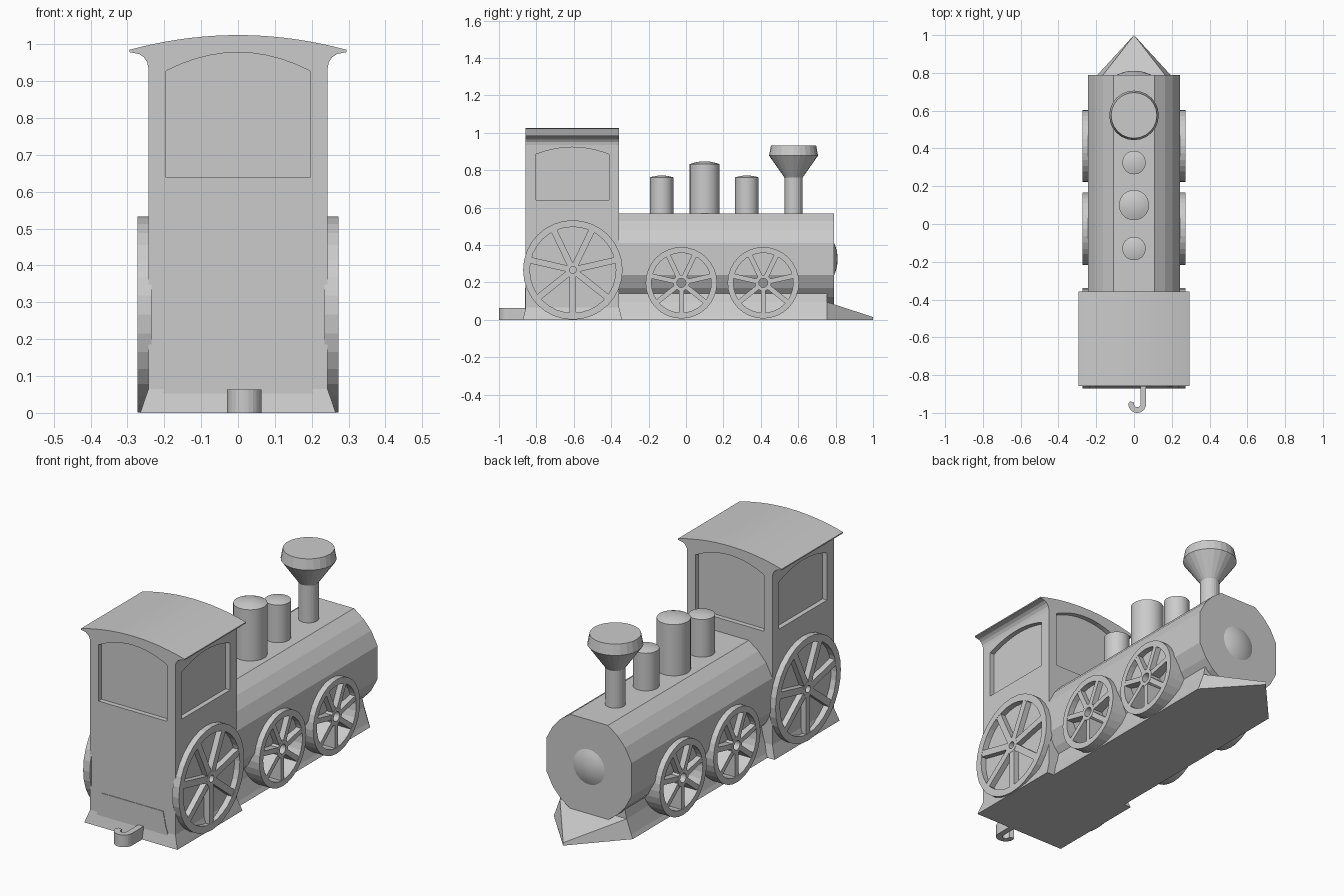
import bpy, bmesh
from math import sin, cos, pi, radians
from mathutils import Matrix, Vector

if "Cube" in bpy.data.objects:
    bpy.data.objects.remove(bpy.data.objects["Cube"])


def finish(name, bm, smooth=False):
    bmesh.ops.remove_doubles(bm, verts=bm.verts, dist=1e-5)
    bmesh.ops.recalc_face_normals(bm, faces=bm.faces)
    me = bpy.data.meshes.new(name)
    bm.to_mesh(me)
    bm.free()
    ob = bpy.data.objects.new(name, me)
    bpy.context.collection.objects.link(ob)
    if smooth:
        bpy.ops.object.select_all(action='DESELECT')
        ob.select_set(True)
        bpy.context.view_layer.objects.active = ob
        bpy.ops.object.shade_smooth_by_angle(angle=radians(35))
    return ob


def prism(name, pts, axis, a, b):
    """Extrude a 2D outline along an axis from a to b."""
    put = {'x': lambda p, t: (t, p[0], p[1]),
           'y': lambda p, t: (p[0], t, p[1]),
           'z': lambda p, t: (p[0], p[1], t)}[axis]
    bm = bmesh.new()
    lo = [bm.verts.new(put(p, a)) for p in pts]
    hi = [bm.verts.new(put(p, b)) for p in pts]
    bm.faces.new(lo)
    bm.faces.new(hi)
    for i in range(len(pts)):
        j = (i + 1) % len(pts)
        bm.faces.new((lo[i], lo[j], hi[j], hi[i]))
    return finish(name, bm)


def lathe(bm, prof, n, m, closed=False):
    """Revolve (radius, height) points about local z, placed by matrix m."""
    rings = [[bm.verts.new(m @ Vector((r * cos(2 * pi * k / n), r * sin(2 * pi * k / n), h)))
              for k in range(n)] if r > 0 else [bm.verts.new(m @ Vector((0, 0, h)))]
             for r, h in prof]
    for i in range(len(rings) if closed else len(rings) - 1):
        p, q = rings[i], rings[(i + 1) % len(rings)]
        for k in range(n):
            l = (k + 1) % n
            if len(p) == 1:
                bm.faces.new((p[0], q[k], q[l]))
            elif len(q) == 1:
                bm.faces.new((p[k], p[l], q[0]))
            else:
                bm.faces.new((p[k], p[l], q[l], q[k]))


def turned(name, prof, n, m, smooth=False):
    bm = bmesh.new()
    lathe(bm, prof, n, m)
    return finish(name, bm, smooth)


def mirrored(half):
    """Complete a right-half outline with its mirror image."""
    return half + [(-x, z) for x, z in reversed(half) if abs(x) > 1e-6]


def arched(cx, hw, z0, z1, rise, n=10):
    """Window outline with an arched top."""
    top = [(cx + hw * (1 - 2 * i / n), z1 + rise * (1 - (1 - 2 * i / n) ** 2)) for i in range(n + 1)]
    return [(cx - hw, z0), (cx + hw, z0)] + top


# cab with flared eaves and arched roof
half = [(.243, .03), (.243, .935)]
half += [(.285 - .042 * cos(a), .935 + .042 * sin(a)) for a in (pi / 8, pi / 4, 3 * pi / 8, pi / 2)]
half += [(.295, .979)]
half += [(.295 * t, 1.025 - .04 * t * t) for t in [1 - i / 10 for i in range(11)]]
cab = prism("cab", mirrored(half), 'y', -.857, -.357)

# recessed cab windows
d = .025
side = arched(-.607, .195, .642, .885, .038)
end = arched(0, .195, .638, .928, .05)
cutters = [prism("window_cutter", end, 'y', -.9, -.857 + d),
           prism("window_cutter", end, 'y', -.357 - d, -.3),
           prism("window_cutter", side, 'x', .243 - d, .28),
           prism("window_cutter", side, 'x', -.28, -.243 + d)]
for c in cutters:
    c.hide_render = True
    c.hide_set(True)
    mod = cab.modifiers.new("window", 'BOOLEAN')
    mod.operation = 'DIFFERENCE'
    mod.solver = 'EXACT'
    mod.object = c
bpy.context.view_layer.update()
me = bpy.data.meshes.new_from_object(cab.evaluated_get(bpy.context.evaluated_depsgraph_get()))
cab.modifiers.clear()
cab.data = me
for c in cutters:
    bpy.data.objects.remove(c)

# flared cab skirt
bm = bmesh.new()
rings = []
for x, e, z in ((.265, .015, 0), (.261, .012, .013), (.243, 0, .065)):
    y0, y1 = -.857 - e, -.357 + e
    rings.append([bm.verts.new(v) for v in ((-x, y0, z), (x, y0, z), (x, y1, z), (-x, y1, z))])
for p, q in zip(rings, rings[1:]):
    for k in range(4):
        bm.faces.new((p[k], p[k - 1], q[k - 1], q[k]))
bm.faces.new(rings[0])
bm.faces.new(rings[-1])
finish("cab_skirt", bm)

# boiler: flat sides with faceted corners
quarter = [(.243, .085), (.206, .155), (.163, .203), (.108, .243)]
right = [(x, .325 - z) for x, z in reversed(quarter)] + [(x, .325 + z) for x, z in quarter]
prism("boiler", mirrored(right), 'y', -.36, .79)

# chassis and pointed track clearer
prism("chassis", mirrored([(.225, 0), (.215, .02), (.19, .095), (.175, .17)]), 'y', -.86, .755)
bm = bmesh.new()
v = [bm.verts.new(p) for p in ((-.225, .755, 0), (.225, .755, 0), (0, 1, 0),
                               (-.19, .755, .095), (.19, .755, .095), (0, 1, .015))]
for f in ((0, 1, 2), (3, 4, 5), (0, 1, 4, 3), (1, 2, 5, 4), (2, 0, 3, 5)):
    bm.faces.new([v[i] for i in f])
finish("track_clearer", bm)

# domes and chimney on the boiler
for name, y, r, z, rise in (("rear_dome", -.13, .062, .762, .01), ("main_dome", .1, .08, .832, .016),
                            ("front_dome", .325, .062, .762, .01)):
    prof = [(0, .5), (r, .5), (r, z)]
    prof += [(r * s, z + rise * (1 - s * s)) for s in (.75, .5, .25, 0)]
    turned(name, prof, 32, Matrix.Translation((0, y, 0)), True)
turned("chimney", [(0, .5), (.048, .5), (.048, .76), (.131, .878), (.121, .932), (0, .932)],
       24, Matrix.Translation((0, .575, 0)))

# boiler door boss
turned("boiler_boss", [(0, -.01), (.09, -.01), (.09, 0), (.07, .009), (.045, .016), (.02, .02), (0, .021)],
       32, Matrix.Translation((0, .79, .325)) @ Matrix.Rotation(-pi / 2, 4, 'X'), True)


# spoked wheels
def wheel(name, s, y, z, R, rim, hub, bore, inner, sw):
    outer = .273
    m = Matrix.Translation((0, y, z)) @ Matrix.Scale(s, 4, (1, 0, 0)) @ Matrix.Rotation(pi / 2, 4, 'Y')
    bm = bmesh.new()
    for r0, r1 in ((rim, R), (bore, hub)):
        lathe(bm, [(r0, inner), (r1, inner), (r1, outer), (r0, outer)], 32, m, True)
    mid, ln = (rim + hub) / 2, rim - hub + .012
    for k in range(7):
        bmesh.ops.create_cube(bm, size=1, matrix=m @ Matrix.Rotation(2 * pi * k / 7, 4, 'Z')
                              @ Matrix.Translation((mid, 0, (inner + outer) / 2 - .0005))
                              @ Matrix.Diagonal((ln, sw, outer - inner - .001, 1)))
    finish(name, bm)


for s, tag in ((1, "right"), (-1, "left")):
    wheel(tag + "_rear_wheel", s, -.605, .267, .266, .23, .038, .018, .235, .034)
    wheel(tag + "_middle_wheel", s, -.025, .198, .191, .16, .043, .024, .18, .026)
    wheel(tag + "_front_wheel", s, .413, .198, .191, .16, .043, .024, .18, .026)

# coupling hook
arc = [-pi * i / 12 for i in range(13)]
hook = [(.064, -.85)] + [(.017 + .047 * cos(a), -.953 + .047 * sin(a)) for a in arc]
hook += [(-.022, -.938), (0, -.945)]
hook += [(.017 + .017 * cos(a), -.953 + .017 * sin(a)) for a in reversed(arc)] + [(.034, -.85)]
prism("coupling_hook", hook, 'z', 0, .063)
